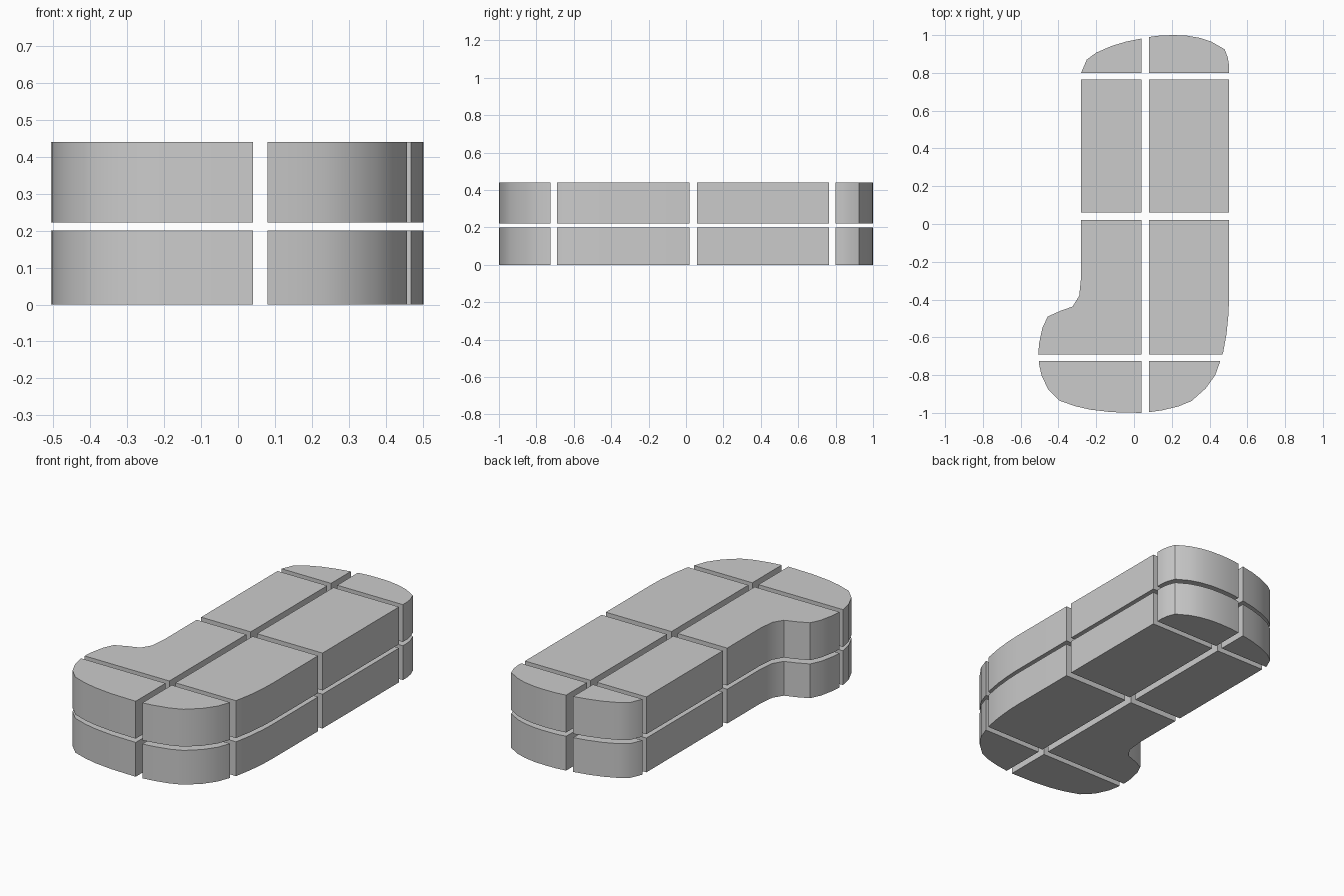
import bpy, bmesh, math
from mathutils import Vector

if "Cube" in bpy.data.objects:
    bpy.data.objects.remove(bpy.data.objects["Cube"])

# Outline of the whole block seen from above, counterclockwise
OUTLINE = [
    (0.503, -0.40), (0.503, 0.84), (0.497, 0.88), (0.48, 0.925), (0.41, 0.965),
    (0.35, 0.985), (0.28, 0.997), (0.21, 1.0), (0.14, 0.998), (0.08, 0.99),
    (0.04, 0.982), (-0.04, 0.966), (-0.12, 0.942), (-0.20, 0.907), (-0.25, 0.87),
    (-0.28, 0.80), (-0.28, -0.28), (-0.29, -0.38), (-0.325, -0.437), (-0.39, -0.46),
    (-0.457, -0.49), (-0.485, -0.55), (-0.502, -0.63), (-0.507, -0.69), (-0.503, -0.74),
    (-0.49, -0.80), (-0.455, -0.875), (-0.395, -0.935), (-0.31, -0.965), (-0.23, -0.983),
    (-0.12, -0.996), (0.04, -1.0), (0.08, -0.996), (0.15, -0.986), (0.235, -0.966),
    (0.305, -0.937), (0.38, -0.87), (0.43, -0.80), (0.457, -0.725), (0.472, -0.68),
    (0.49, -0.58), (0.50, -0.48),
]

# Cells left between the gaps
COLUMNS = {"left": (-2, 0.04), "right": (0.08, 2)}
ROWS = {"front": (-2, -0.725), "front_middle": (-0.69, 0.02),
        "back_middle": (0.06, 0.765), "back": (0.80, 2)}
LAYERS = {"lower": (0.0, 0.2), "upper": (0.222, 0.44)}


def make_block(name, xs, ys, zs):
    bm = bmesh.new()
    bm.faces.new([bm.verts.new((x, y, zs[0])) for x, y in OUTLINE])
    # Trim the outline to the cell
    for axis, (low, high) in ((Vector((1, 0, 0)), xs), (Vector((0, 1, 0)), ys)):
        for pos, normal in ((low, -axis), (high, axis)):
            bmesh.ops.bisect_plane(bm, geom=bm.verts[:] + bm.edges[:] + bm.faces[:],
                                   dist=1e-5, plane_co=axis * pos, plane_no=normal,
                                   clear_outer=True)
    # Raise it to a solid
    ext = bmesh.ops.extrude_face_region(bm, geom=bm.faces[:], use_keep_orig=True)
    top = [g for g in ext["geom"] if isinstance(g, bmesh.types.BMVert)]
    bmesh.ops.translate(bm, verts=top, vec=(0, 0, zs[1] - zs[0]))
    bmesh.ops.recalc_face_normals(bm, faces=bm.faces[:])
    mesh = bpy.data.meshes.new(name)
    bm.to_mesh(mesh)
    bm.free()
    obj = bpy.data.objects.new(name, mesh)
    bpy.context.collection.objects.link(obj)
    obj.select_set(True)
    bpy.context.view_layer.objects.active = obj


# All blocks
for layer, zs in LAYERS.items():
    for row, ys in ROWS.items():
        for column, xs in COLUMNS.items():
            make_block(f"{layer}_{row}_{column}_block", xs, ys, zs)
bpy.ops.object.shade_smooth_by_angle(angle=math.radians(35))
